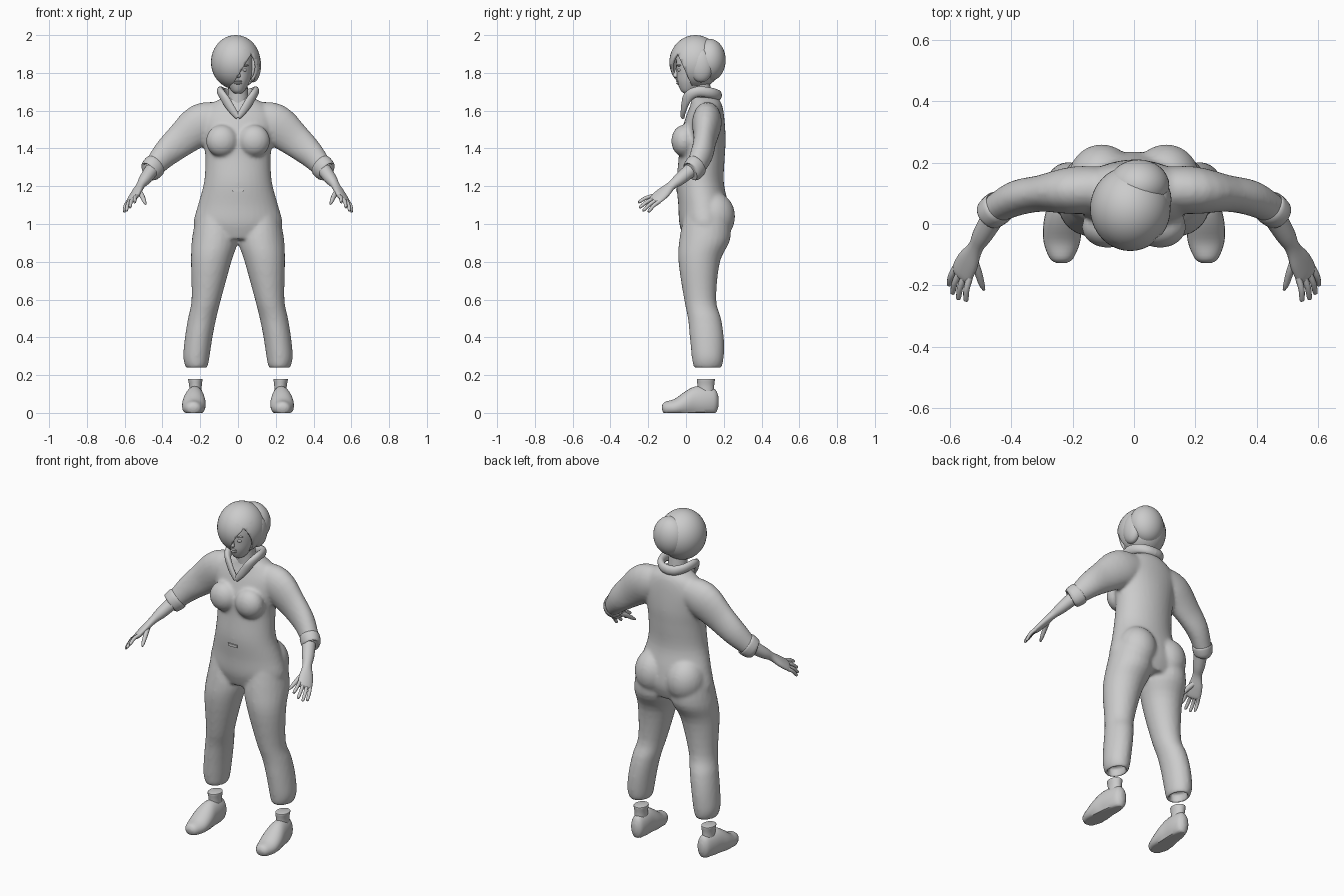
import bpy, bmesh, math
from mathutils import Vector, Matrix

if "Cube" in bpy.data.objects:
    bpy.data.objects.remove(bpy.data.objects["Cube"])

grey = bpy.data.materials.new("plain grey")
grey.use_nodes = True
grey.diffuse_color = (0.6, 0.6, 0.6, 1)
grey.node_tree.nodes["Principled BSDF"].inputs["Base Color"].default_value = (0.6, 0.6, 0.6, 1)

X, Y, Z = Vector((1, 0, 0)), Vector((0, 1, 0)), Vector((0, 0, 1))


def interpolate(rings, steps=4):
    """Catmull-Rom through ring tuples."""
    out = []
    for i in range(len(rings) - 1):
        p = [rings[max(0, min(len(rings) - 1, i + k))] for k in (-1, 0, 1, 2)]
        for s in range(steps):
            t = s / steps
            out.append([0.5 * (2 * b + (c - a) * t + (2 * a - 5 * b + 4 * c - d) * t * t
                               + (3 * b - a - 3 * c + d) * t ** 3) for a, b, c, d in zip(*p)])
    return out + [list(rings[-1])]


def loft(bm, rings, ref, axis=None, sides=24):
    """Rings are (x, y, z, radius along ref, radius across)."""
    rings = interpolate(rings)
    pts = [Vector(r[:3]) for r in rings]
    loops = []
    for i, r in enumerate(rings):
        t = axis or (pts[min(i + 1, len(pts) - 1)] - pts[max(i - 1, 0)]).normalized()
        u = (ref - t * ref.dot(t)).normalized()
        v = t.cross(u)
        loops.append([bm.verts.new(pts[i] + u * max(r[3], .002) * math.cos(a) + v * max(r[4], .002) * math.sin(a))
                      for a in (math.tau * k / sides for k in range(sides))])
    for a, b in zip(loops, loops[1:]):
        for k in range(sides):
            n = (k + 1) % sides
            bm.faces.new((a[k], a[n], b[n], b[k]))
    bm.faces.new(loops[0])
    bm.faces.new(loops[-1])


def ball(bm, centre, radii, seg=24):
    bmesh.ops.create_uvsphere(bm, u_segments=seg, v_segments=seg // 2 + 4, radius=1,
                              matrix=Matrix.Translation(centre) @ Matrix.Diagonal((*radii, 1)))


def mirror_copy(bm):
    new = bmesh.ops.duplicate(bm, geom=bm.verts[:] + bm.edges[:] + bm.faces[:])["geom"]
    for v in new:
        if isinstance(v, bmesh.types.BMVert):
            v.co.x *= -1


def finish(bm, name, angle=50, mirror=False):
    if mirror:
        mirror_copy(bm)
    bmesh.ops.recalc_face_normals(bm, faces=bm.faces[:])
    me = bpy.data.meshes.new(name)
    bm.to_mesh(me)
    bm.free()
    me.materials.append(grey)
    ob = bpy.data.objects.new(name, me)
    bpy.context.collection.objects.link(ob)
    bpy.ops.object.select_all(action='DESELECT')
    ob.select_set(True)
    bpy.context.view_layer.objects.active = ob
    bpy.ops.object.shade_smooth_by_angle(angle=math.radians(angle))
    return ob


# Suit: legs, sleeves, bust and seat, mirrored, then the torso, fused together
bm = bmesh.new()
loft(bm, [(.12, .11, 1.05, .1, .12), (.122, .1, .92, .122, .135), (.142, .07, .8, .107, .11),
          (.168, .075, .6, .078, .085), (.19, .098, .5, .075, .088), (.208, .11, .4, .073, .09),
          (.22, .115, .3, .07, .085), (.22, .115, .25, .06, .076), (.22, .115, .235, .046, .06),
          (.22, .115, .29, .042, .055)], X, Z)
loft(bm, [(.08, .115, 1.56, .085, .07), (.19, .11, 1.53, .11, .078), (.3, .1, 1.445, .09, .06),
          (.38, .085, 1.375, .074, .058), (.44, .055, 1.31, .058, .05),
          (.465, .035, 1.285, .052, .046)], Z)
ball(bm, (.085, -.01, 1.44), (.085, .068, .085))
ball(bm, (.105, .145, 1.04), (.11, .115, .13))
mirror_copy(bm)
loft(bm, [(0, .1, 1.67, .075, .068), (0, .107, 1.63, .15, .084), (0, .1, 1.56, .2, .103),
          (0, .088, 1.45, .185, .122), (0, .083, 1.35, .173, .122), (0, .075, 1.22, .18, .125),
          (0, .092, 1.1, .212, .133), (0, .1, 1, .235, .135), (0, .1, .92, .2, .11)], X, Z, 36)
suit = finish(bm, "suit", 80)
fuse = suit.modifiers.new("fuse", 'REMESH')
fuse.mode, fuse.voxel_size, fuse.use_smooth_shade = 'VOXEL', .01, True
relax = suit.modifiers.new("relax", 'SMOOTH')
relax.factor, relax.iterations = .5, 6

# Rolled sleeve cuffs
bm = bmesh.new()
loft(bm, [(.437, .058, 1.312, .05, .042), (.44, .055, 1.309, .064, .055),
          (.467, .033, 1.28, .06, .052), (.472, .028, 1.275, .045, .038)], Z)
finish(bm, "sleeve_cuffs", mirror=True)

# Forearms, palms, fingers and thumbs
bm = bmesh.new()
across = Vector((-.7, -.5, .45)).normalized()
loft(bm, [(.435, .06, 1.315, .04, .04), (.49, -.03, 1.24, .034, .032), (.515, -.075, 1.205, .026, .022),
          (.54, -.12, 1.165, .04, .02), (.56, -.16, 1.132, .042, .016), (.566, -.172, 1.122, .034, .01)], across)
knuckle = Vector((.558, -.158, 1.134))
tips = [(.548, -.252, 1.115), (.573, -.246, 1.087), (.592, -.228, 1.07), (.603, -.2, 1.064)]
for offset, tip in zip((.032, .011, -.011, -.032), tips):
    base, end = knuckle + across * offset, Vector(tip)
    mid = base.lerp(end, .5) + Vector((.004, 0, .006))
    loft(bm, [(*base, .011, .011), (*mid, .01, .01), (*base.lerp(end, .93), .008, .008), (*end, .003, .003)],
         across, sides=10)
loft(bm, [(.53, -.1, 1.18, .016, .016), (.51, -.15, 1.152, .014, .013),
          (.496, -.195, 1.12, .01, .01), (.488, -.215, 1.105, .004, .004)], across, sides=10)
finish(bm, "hands", 80, True)

# Shoes with flat soles
bm = bmesh.new()
loft(bm, [(.236, -.127, .028, .01, .016), (.236, -.112, .025, .033, .038), (.235, -.06, .028, .046, .059),
          (.233, 0, .048, .068, .062), (.23, .05, .06, .08, .055), (.225, .11, .06, .078, .048),
          (.222, .155, .06, .064, .036), (.222, .172, .06, .025, .014)], Z, Y)
for v in bm.verts:
    v.co.z = max(v.co.z, 0)
finish(bm, "shoes", 40, True)

# Ankles
bm = bmesh.new()
loft(bm, [(.225, .105, .09, .034, .045), (.225, .105, .14, .033, .044),
          (.226, .105, .175, .038, .048), (.226, .105, .18, .036, .046)], X, Z)
finish(bm, "ankles", 40, True)

# Collar: thick roll around the neck closing in a V at the front
bm = bmesh.new()
loft(bm, [(0, -.018, 1.565, .014, .01), (.035, -.012, 1.61, .022, .014), (.075, .01, 1.672, .028, .018),
          (.092, .06, 1.7, .028, .02), (.078, .125, 1.695, .028, .02), (.04, .162, 1.685, .028, .02),
          (-.003, .17, 1.682, .028, .02)], Vector((.2, 0, 1)), sides=14)
finish(bm, "collar", 60, True)

# Waist fastening
bm = bmesh.new()
bmesh.ops.create_cube(bm, size=1, matrix=Matrix.Translation((0, -.05, 1.18)) @ Matrix.Diagonal((.06, .008, .016, 1)))
finish(bm, "waist_tab")

# Neck
bm = bmesh.new()
loft(bm, [(0, .09, 1.58, .07, .06), (0, .08, 1.66, .055, .055), (0, .07, 1.78, .05, .055)], X, Z)
finish(bm, "neck")

# Head with nose, lips, brows and eyes
bm = bmesh.new()
loft(bm, [(0, .01, 1.69, .014, .016), (0, .018, 1.705, .035, .045), (0, .035, 1.75, .06, .08),
          (0, .05, 1.8, .075, .1), (0, .055, 1.86, .08, .108), (0, .055, 1.92, .07, .095),
          (0, .055, 1.965, .03, .04)], X, Z)
loft(bm, [(0, -.042, 1.835, .006, .008), (0, -.053, 1.8, .009, .012), (0, -.056, 1.783, .014, .013),
          (0, -.048, 1.774, .008, .006)], X, Z, 12)
for z in (1.745, 1.756):
    ball(bm, (0, -.042, z), (.021, .01, .006), 12)
for side in (-1, 1):
    ball(bm, (side * .033, -.035, 1.815), (.015, .011, .008), 12)
    ball(bm, (side * .034, -.035, 1.84), (.022, .013, .006), 12)
    ball(bm, (side * .077, .055, 1.81), (.01, .018, .028), 12)
finish(bm, "head", 80)

# Hair: side-swept cap, cut open over the face, with a fuller back
bm = bmesh.new()
ball(bm, (-.012, .05, 1.857), (.131, .138, .143), 40)
sweep = Vector((1, 0, -.62)).normalized()
fringe = Vector((-.04, 0, 1.72))
brow = Vector((0, .0, 1.8))
slope = Vector((0, -1, -.45)).normalized()
for point, normal in ((fringe, sweep), (brow, slope)):
    bmesh.ops.bisect_plane(bm, geom=bm.verts[:] + bm.edges[:] + bm.faces[:], plane_co=point, plane_no=normal)
opening = [f for f in bm.faces if (f.calc_center_median() - fringe).dot(sweep) > 0
           and (f.calc_center_median() - brow).dot(slope) > 0]
bmesh.ops.delete(bm, geom=opening, context='FACES')
hair = finish(bm, "hair", 60)
shell = hair.modifiers.new("thickness", 'SOLIDIFY')
shell.thickness, shell.offset = .014, -1

bm = bmesh.new()
ball(bm, (.015, .125, 1.868), (.1, .085, .112), 32)
ball(bm, (.08, .08, 1.84), (.042, .065, .09), 24)
finish(bm, "hair_back", 80)
